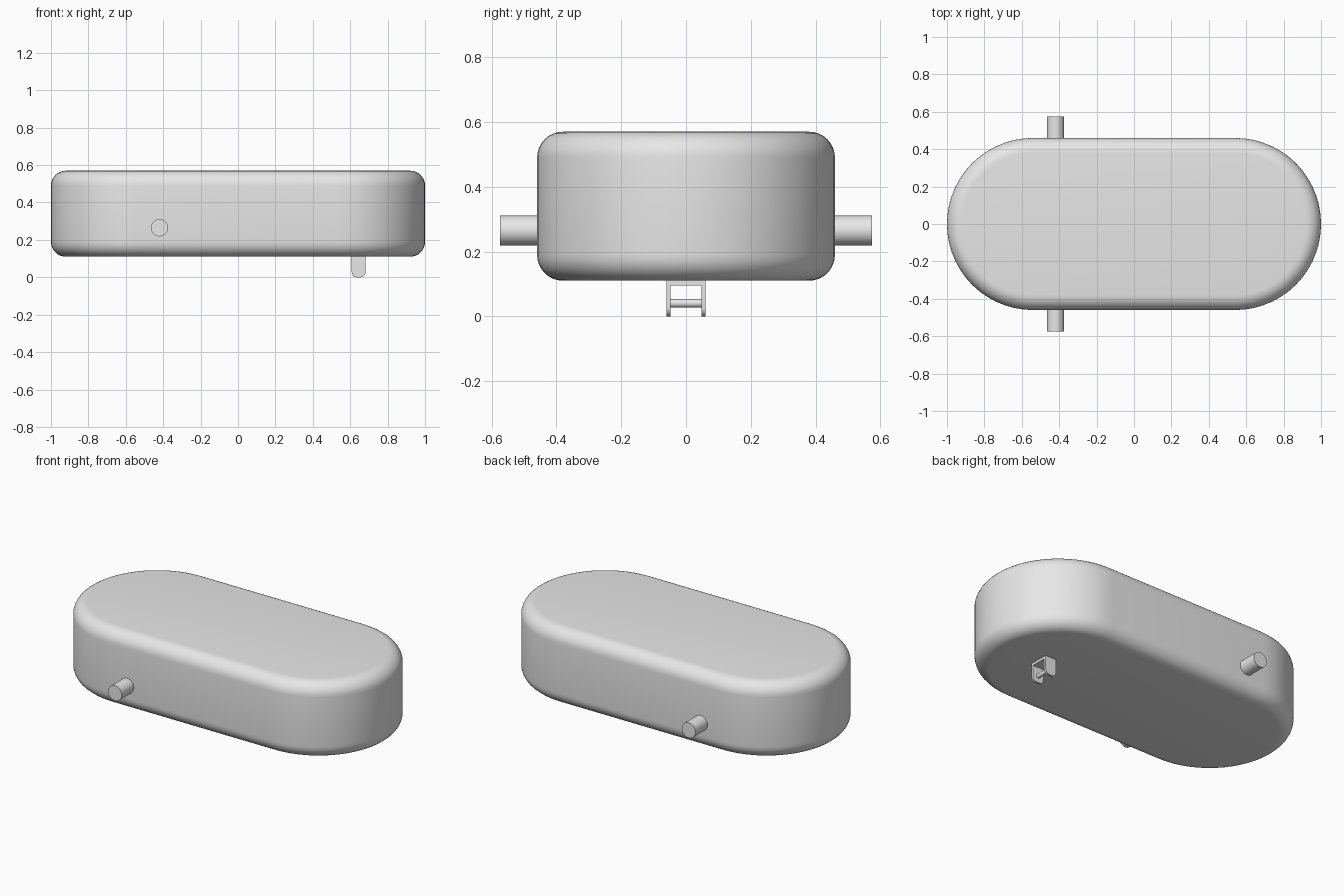
import bpy, bmesh
from math import pi, sin, cos, radians
from mathutils import Matrix

cube = bpy.data.objects.get("Cube")
if cube:
    bpy.data.objects.remove(cube, do_unlink=True)

grey = bpy.data.materials.new("plain_grey")
grey.use_nodes = True
grey.diffuse_color = (0.8, 0.8, 0.8, 1)
grey.node_tree.nodes["Principled BSDF"].inputs["Base Color"].default_value = (0.8, 0.8, 0.8, 1)


def finish(name, bm):
    """Turn a bmesh into a shaded, coloured object."""
    bmesh.ops.recalc_face_normals(bm, faces=bm.faces)
    mesh = bpy.data.meshes.new(name)
    bm.to_mesh(mesh)
    bm.free()
    mesh.materials.append(grey)
    obj = bpy.data.objects.new(name, mesh)
    bpy.context.collection.objects.link(obj)
    bpy.ops.object.select_all(action='DESELECT')
    obj.select_set(True)
    bpy.context.view_layer.objects.active = obj
    bpy.ops.object.shade_smooth_by_angle(angle=radians(35))
    return obj


def cylinder(name, radius, length, x, y, z, sides=32):
    """Cylinder lying along y."""
    bm = bmesh.new()
    place = Matrix.Translation((x, y, z)) @ Matrix.Rotation(pi / 2, 4, 'X')
    bmesh.ops.create_cone(bm, cap_ends=True, segments=sides, radius1=radius,
                          radius2=radius, depth=length, matrix=place)
    return finish(name, bm)


def box(name, size, centre):
    bm = bmesh.new()
    bmesh.ops.create_cube(bm, size=1, matrix=Matrix.Translation(centre) @ Matrix.Diagonal((*size, 1)))
    return finish(name, bm)


# Body: a stadium outline lofted through filleted top and bottom edges
RADIUS, HALF, LOW, HIGH, FILLET = 0.46, 0.54, 0.11, 0.57, 0.08
ARC, STEPS = 28, 8


def stadium(bm, radius, z):
    ring = []
    for side in (1, -1):
        for i in range(ARC + 1):
            a = -pi / 2 + pi * i / ARC
            ring.append(bm.verts.new((side * (HALF + radius * cos(a)), side * radius * sin(a), z)))
    return ring


angles = [pi / 2 * i / STEPS for i in range(STEPS + 1)]
profile = [(RADIUS - FILLET * (1 - sin(a)), LOW + FILLET * (1 - cos(a))) for a in angles]
profile += [(r, LOW + HIGH - z) for r, z in reversed(profile)]

bm = bmesh.new()
rings = [stadium(bm, r, z) for r, z in profile]
for lower, upper in zip(rings, rings[1:]):
    for i in range(len(lower)):
        j = (i + 1) % len(lower)
        bm.faces.new((lower[i], lower[j], upper[j], upper[i]))
bm.faces.new(rings[0])
bm.faces.new(rings[-1])
finish("body", bm)

# Side pegs
for name, side in (("front_peg", -1), ("back_peg", 1)):
    cylinder(name, 0.046, 0.155, -0.42, side * 0.4975, 0.265)

# Underside bracket: mounting plate, two round-ended cheeks and a cross pin
BX, HALF_W, CORNER = 0.645, 0.037, 0.027
box("bracket_plate", (2 * HALF_W, 0.12, 0.02), (BX, 0, 0.105))

for name, side in (("front_cheek", -1), ("back_cheek", 1)):
    bm = bmesh.new()
    outline = [(-HALF_W, 0.115)]
    for start, cx in ((pi, CORNER - HALF_W), (1.5 * pi, HALF_W - CORNER)):
        for i in range(7):
            a = start + pi / 2 * i / 6
            outline.append((cx + CORNER * cos(a), CORNER + CORNER * sin(a)))
    outline.append((HALF_W, 0.115))
    face = bm.faces.new([bm.verts.new((BX + x, side * 0.06, z)) for x, z in outline])
    grown = bmesh.ops.extrude_face_region(bm, geom=[face])
    moved = [v for v in grown["geom"] if isinstance(v, bmesh.types.BMVert)]
    bmesh.ops.translate(bm, verts=moved, vec=(0, -side * 0.012, 0))
    finish(name, bm)

cylinder("bracket_pin", 0.013, 0.1, BX, 0, 0.04, 20)
